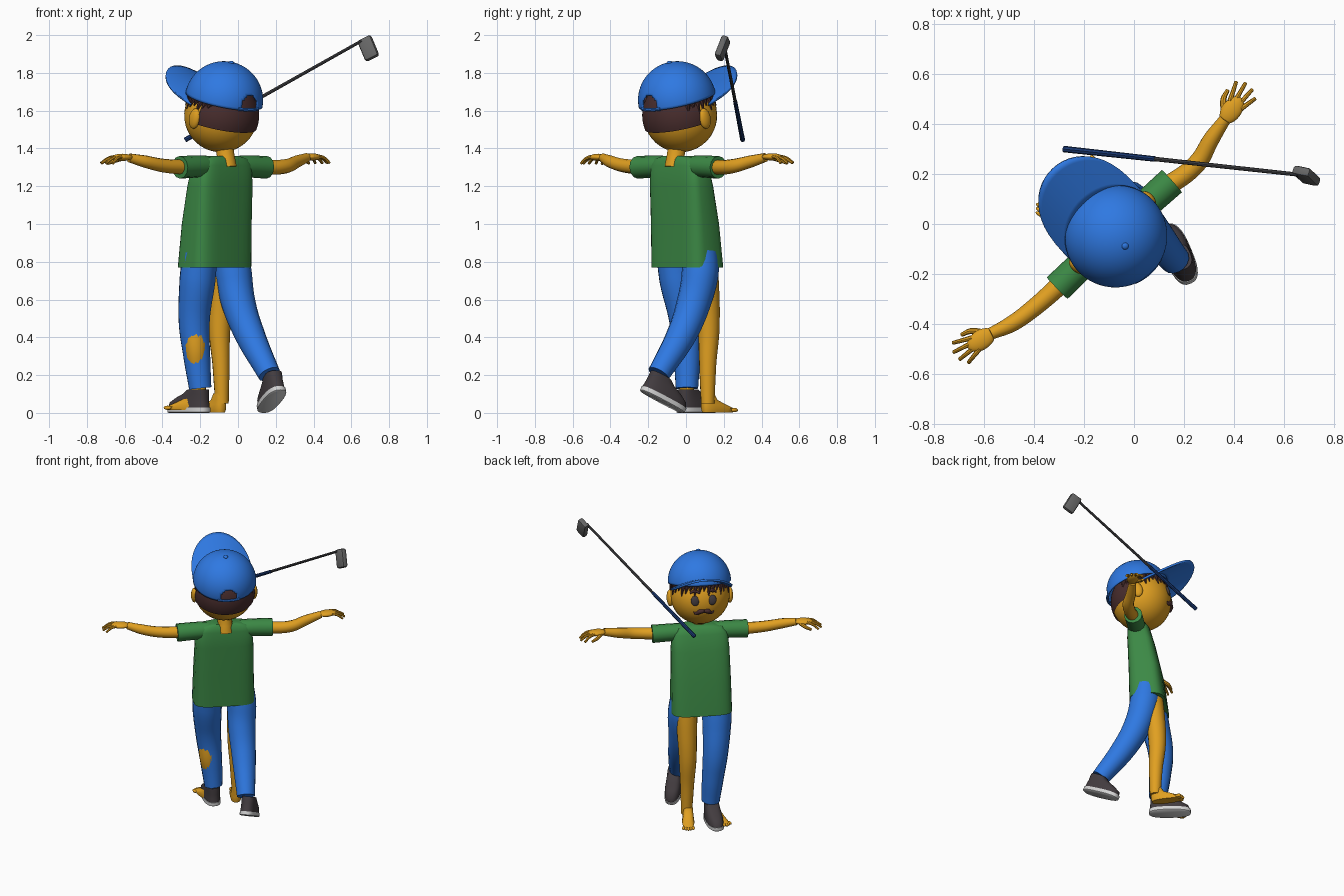
import bpy, bmesh
from math import sin, cos, radians, pi, atan2
from mathutils import Matrix, Vector

if "Cube" in bpy.data.objects:
    bpy.data.objects.remove(bpy.data.objects["Cube"])


def material(name, rgb):
    m = bpy.data.materials.new(name)
    m.use_nodes = True
    m.diffuse_color = (*rgb, 1)
    m.node_tree.nodes["Principled BSDF"].inputs["Base Color"].default_value = (*rgb, 1)
    return m


GREEN = material("shirt green", (.045, .25, .06))
BLUE = material("bright blue", (.028, .19, .76))
SKIN = material("golden skin", (.75, .35, .015))
HAIR = material("dark brown hair", (.065, .026, .026))
DARK = material("charcoal", (.055, .045, .05))
SOLE = material("sole white", (.65, .65, .65))
NAVY = material("grip navy", (.01, .04, .17))
STEEL = material("shaft grey", (.06, .06, .065))
IRON = material("club head grey", (.13, .13, .13))

BODY = Matrix.Rotation(radians(43), 4, 'Z')
HEAD = Matrix.Translation((-.09, -.03, 1.575)) @ BODY @ Matrix.Rotation(radians(16), 4, 'X')
R = .195


def finish(ob, mat, angle=40):
    ob.data.materials.append(mat)
    bpy.ops.object.select_all(action='DESELECT')
    ob.select_set(True)
    bpy.context.view_layer.objects.active = ob
    if ob.type == 'CURVE':
        bpy.ops.object.convert(target='MESH')
        ob = bpy.context.object
    bpy.ops.object.shade_smooth_by_angle(angle=radians(angle))
    return ob


def from_bmesh(name, bm, mat, matrix=Matrix(), angle=40):
    bmesh.ops.recalc_face_normals(bm, faces=bm.faces)
    bm.transform(matrix)
    me = bpy.data.meshes.new(name)
    bm.to_mesh(me)
    bm.free()
    ob = bpy.data.objects.new(name, me)
    bpy.context.collection.objects.link(ob)
    return finish(ob, mat, angle)


def tube(name, points, mat, matrix=Matrix(), res=4):
    """Smooth tube through (x, y, z, radius) points."""
    cu = bpy.data.curves.new(name, 'CURVE')
    cu.dimensions = '3D'
    cu.bevel_depth = 1
    cu.bevel_resolution = res
    cu.resolution_u = 6
    cu.use_fill_caps = True
    sp = cu.splines.new('BEZIER')
    sp.bezier_points.add(len(points) - 1)
    for bp, p in zip(sp.bezier_points, points):
        bp.co = matrix @ Vector(p[:3])
        bp.radius = p[3]
        bp.handle_left_type = bp.handle_right_type = 'AUTO'
    ob = bpy.data.objects.new(name, cu)
    bpy.context.collection.objects.link(ob)
    return finish(ob, mat)


def loft(name, levels, mat, matrix=Matrix(), power=.5, n=32):
    """Stack of rounded outlines: (z, y centre, half width, half length)."""
    bm = bmesh.new()
    rings = []
    for z, yc, w, d in levels:
        ring = []
        for i in range(n):
            c, s = cos(2 * pi * i / n), sin(2 * pi * i / n)
            x = w * abs(c) ** power * (1 if c > 0 else -1)
            y = d * abs(s) ** power * (1 if s > 0 else -1)
            ring.append(bm.verts.new((x, yc + y, z)))
        rings.append(ring)
    for a, b in zip(rings, rings[1:]):
        for i in range(n):
            bm.faces.new((a[i], a[(i + 1) % n], b[(i + 1) % n], b[i]))
    bm.faces.new(rings[0])
    bm.faces.new(rings[-1])
    return from_bmesh(name, bm, mat, matrix)


def ball(name, centre, size, mat, matrix=Matrix(), seg=24, keep=None):
    """Ellipsoid; keep is a rule on face centres that trims it to a shell."""
    bm = bmesh.new()
    bmesh.ops.create_uvsphere(bm, u_segments=seg, v_segments=seg // 2, radius=1)
    bm.transform(Matrix.Translation(centre) @ Matrix.Diagonal((*size, 1)))
    if keep:
        drop = [f for f in bm.faces if not keep(f.calc_center_median())]
        bmesh.ops.delete(bm, geom=drop, context='FACES')
    return from_bmesh(name, bm, mat, matrix, 80)


def on_head(lat, az, r=R):
    lat, az = radians(lat), radians(az)
    return Vector((sin(az) * cos(lat), cos(az) * cos(lat), sin(lat))) * r


# Torso, sleeves and neck
loft("shirt_body", [(.77, .09, .2, .12), (1, .073, .195, .108), (1.2, .048, .19, .09),
                    (1.31, .033, .18, .075), (1.345, .028, .15, .06), (1.36, .025, .09, .045)],
     GREEN, BODY @ Matrix.Translation((-.086, 0, 0)))
tube("shirt_sleeves", [(-.4, .022, 1.3, .06), (-.25, .025, 1.305, .058), (-.086, .028, 1.305, .05),
                       (.08, .025, 1.305, .058), (.228, .022, 1.3, .06)], GREEN, BODY)
tube("neck", [(-.06, -.06, 1.3, .055), (-.065, -.055, 1.36, .048), (-.08, -.04, 1.45, .05)], SKIN)

# Arms and hands
ARMS = {"left": [(-.27, -.22, 1.3, .04), (-.4, -.335, 1.31, .036), (-.49, -.4, 1.33, .033), (-.575, -.44, 1.35, .024)],
        "right": [(.1, .13, 1.3, .04), (.25, .24, 1.305, .038), (.31, .34, 1.33, .033), (.365, .42, 1.352, .024)]}
for side, path in ARMS.items():
    tube(side + "_arm", path, SKIN)
    k = 1 if side == "right" else -1
    yaw = radians(54 if k == 1 else 213)
    frame = Matrix.Translation(path[-1][:3]) @ Matrix.Rotation(yaw, 4, 'Z')
    ball(side + "_palm", (.045, 0, .003), (.062, .04, .019), SKIN, frame)
    for i, length in enumerate((.08, .095, .09, .07)):
        a = radians(18 - 12 * i) * k
        y0 = (.027 - .018 * i) * k
        pts = [(.07 + length * t * cos(a), y0 + length * t * sin(a), .006 - .035 * t * t, .0105 - .003 * t)
               for t in (0, .5, 1)]
        tube(f"{side}_finger_{i + 1}", pts, SKIN, frame, 2)
    tube(side + "_thumb", [(.02, .02 * k, 0, .013), (.06, .052 * k, -.015, .012), (.1, .06 * k, -.03, .008)],
         SKIN, frame, 2)

# Trousers
tube("left_trouser_leg", [(-.2, -.065, .85, .095), (-.215, -.045, .7, .096), (-.232, -.005, .48, .083),
                          (-.218, .005, .3, .072), (-.2, .005, .13, .06)], BLUE, res=6)
tube("right_trouser_leg", [(-.04, .075, .85, .095), (-.025, .075, .74, .098), (.003, .04, .58, .09),
                           (.06, -.02, .42, .08), (.165, -.145, .205, .06)], BLUE, res=6)

# Bare legs
tube("right_bare_leg", [(-.068, .09, .82, .075), (-.085, .11, .65, .066), (-.098, .12, .45, .058),
                        (-.09, .115, .25, .045), (-.085, .115, .05, .036)], SKIN, res=6)
tube("left_bare_leg", [(-.2, -.06, .82, .07), (-.23, -.01, .48, .07), (-.223, -.018, .33, .059),
                       (-.215, 0, .2, .045), (-.205, .005, .06, .035)], SKIN, res=6)


def foot_frame(heel, toe):
    """Frame with y running along the foot, from heel to toe."""
    heel, toe = Vector(heel), Vector(toe)
    y = (toe - heel).normalized()
    x = y.cross(Vector((0, 0, 1))).normalized()
    m = Matrix((x, y, x.cross(y))).transposed().to_4x4()
    return Matrix.Translation((heel + toe) / 2) @ m


def bare_foot(name, heel, toe):
    m = foot_frame(heel, toe)
    loft(name, [(0, 0, .034, .095), (.02, 0, .04, .1), (.04, -.025, .036, .075),
                (.065, -.055, .033, .045), (.1, -.065, .03, .033)], SKIN, m, .75)
    for i in range(5):
        ball(f"{name}_toe_{i + 1}", (.032 - .016 * i, .1 - .006 * abs(i - 2), .012),
             (.01, .022, .011), SKIN, m, 12)


def shoe(name, heel, toe):
    m = foot_frame(heel, toe)
    loft(name + "_sole", [(0, 0, .05, .13), (.005, 0, .056, .137), (.028, 0, .056, .137)], SOLE, m, .75)
    loft(name + "_upper", [(.028, 0, .054, .134), (.055, -.004, .053, .126), (.08, -.025, .05, .103),
                           (.1, -.05, .048, .078), (.125, -.068, .046, .058)], DARK, m, .8)


bare_foot("right_bare_foot", (-.075, .085, .003), (-.195, .25, .003))
bare_foot("left_bare_foot", (-.195, .0, .015), (-.365, .07, .015))
shoe("left_shoe", (-.165, -.03, 0), (-.355, .14, 0))
shoe("right_shoe", (.225, -.235, .115), (.135, -.02, 0))

# Head, ears and hair
ball("head", (0, 0, 0), (R, R, R), SKIN, HEAD, 40)
for k, side in ((-1, "left"), (1, "right")):
    ball(side + "_ear", (.197 * k, -.01, -.015), (.022, .036, .055), SKIN, HEAD)
    ball(side + "_eye", on_head(-4, 17 * k, R - .002), (.028, .012, .034), DARK, HEAD)
    tube(side + "_eyebrow", [(*on_head(11, 8 * k), .006), (*on_head(15, 17 * k), .011),
                             (*on_head(11, 27 * k), .006)], HAIR, HEAD)
    tube(side + "_moustache", [(*on_head(-26, 0), .012), (*on_head(-27, 9 * k), .016),
                               (*on_head(-31, 17 * k), .011), (*on_head(-28, 23 * k), .004)], HAIR, HEAD)
ball("hair_back", (0, 0, 0), (R + .007,) * 3, HAIR, HEAD, 64,
     lambda c: c.z > -.045 and c.y < -.03 or c.z > .085)
for i in range(26):
    az = -115 + 230 * i / 25
    drop = 10 + 5 * (i % 3)
    tube(f"fringe_lock_{i + 1}", [(*on_head(34, az - 5, R + .002), .022), (*on_head(26, az, R + .003), .017),
                                  (*on_head(24 - drop, az + 4, R + .002), .003)], HAIR, HEAD, 2)

# Cap with an arched opening at the back
crown = ball("cap_crown", (0, 0, .085), (.207, .207, .205), BLUE, HEAD, 96,
             lambda c: c.z > .083 and not (c.y < 0 and (c.x / .06) ** 2 + ((c.z - .08) / .085) ** 2 < 1))
ball("cap_button", (0, 0, .291), (.014, .014, .009), BLUE, HEAD)
tube("cap_back_strap", [(*(Vector((.206 * sin(radians(a)), -.206 * cos(radians(a)), .09))), .009)
                        for a in (-20, -10, 0, 10, 20)], BLUE, HEAD, 2)
bm = bmesh.new()
grid = []
for i in range(25):
    s = -1 + i / 12
    a, th = radians(80) * s, radians(90) * s
    row = []
    for j in range(9):
        t = j / 8
        x = .2 * sin(a) * (1 - t) + .2 * sin(th) * t
        y = .2 * cos(a) * (1 - t) + (.07 + .33 * max(cos(th), 0) ** .75) * t
        row.append(bm.verts.new((x, y, .105 + .16 * (y - .05) - .045 * (x / .19) ** 2)))
    grid.append(row)
for a, b in zip(grid, grid[1:]):
    for j in range(8):
        bm.faces.new((a[j], a[j + 1], b[j + 1], b[j]))
brim = from_bmesh("cap_brim", bm, BLUE, HEAD)
for ob, thick in ((crown, .006), (brim, .014)):
    mod = ob.modifiers.new("thickness", 'SOLIDIFY')
    mod.thickness = thick

# Golf club
butt, neck_end = Vector((-.28, .3, 1.445)), Vector((.655, .198, 1.97))
split = butt.lerp(neck_end, .39)
tube("club_grip", [(*butt, .013), (*split, .011)], NAVY, res=2)
tube("club_shaft", [(*split, .009), (*neck_end, .008)], STEEL, res=2)
bm = bmesh.new()
bmesh.ops.create_cube(bm, size=1)
bm.transform(Matrix.Diagonal((.08, .04, .125, 1)))
bmesh.ops.bevel(bm, geom=bm.edges[:], offset=.014, segments=2, affect='EDGES', profile=.5)
tilt = Matrix.Rotation(radians(-12), 4, 'Z') @ Matrix.Rotation(radians(-26), 4, 'Y') @ Matrix.Rotation(radians(-15), 4, 'X')
from_bmesh("club_head", bm, IRON, Matrix.Translation((.69, .193, 1.93)) @ tilt, 30)
